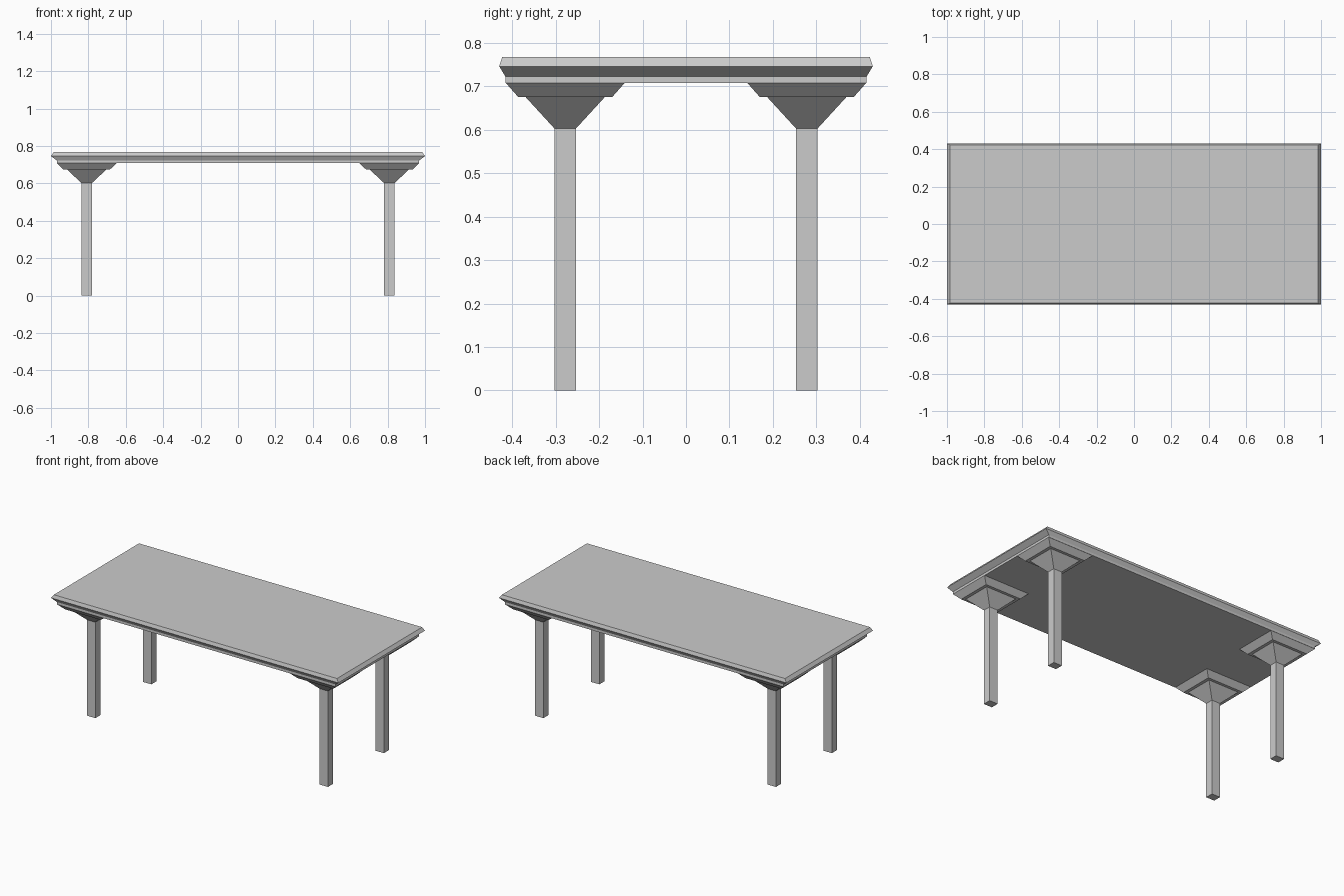
import bpy
import bmesh

cube = bpy.data.objects.get("Cube")
if cube:
    bpy.data.objects.remove(cube, do_unlink=True)

# One plain grey for the whole table
grey = bpy.data.materials.new("light grey")
grey.use_nodes = True
grey.diffuse_color = (0.6, 0.6, 0.6, 1)
grey.node_tree.nodes["Principled BSDF"].inputs["Base Color"].default_value = (0.6, 0.6, 0.6, 1)


def stacked_block(name, center, levels):
    """Loft rectangles given as (half x, half y, z), from bottom to top."""
    cx, cy = center
    bm = bmesh.new()
    rings = [[bm.verts.new((cx + sx * hx, cy + sy * hy, z))
              for sx, sy in ((-1, -1), (1, -1), (1, 1), (-1, 1))]
             for hx, hy, z in levels]
    for low, high in zip(rings, rings[1:]):
        for i in range(4):
            j = (i + 1) % 4
            bm.faces.new((low[i], low[j], high[j], high[i]))
    bm.faces.new(rings[0][::-1])
    bm.faces.new(rings[-1])
    bmesh.ops.recalc_face_normals(bm, faces=bm.faces)
    mesh = bpy.data.meshes.new(name)
    bm.to_mesh(mesh)
    bm.free()
    mesh.materials.append(grey)
    obj = bpy.data.objects.new(name, mesh)
    bpy.context.collection.objects.link(obj)
    return obj


# Table top: upright apron, flared underside, bevelled rim
stacked_block("table_top", (0, 0), [
    (0.969, 0.416, 0.708), (0.969, 0.416, 0.723),
    (1.0, 0.43, 0.746), (0.985, 0.423, 0.767)])

# Four square legs, each with a stepped, flared bracket
for side, sx in (("right", -1), ("left", 1)):
    for end, sy in (("front", -1), ("back", 1)):
        spot = (sx * 0.809, sy * 0.278)
        stacked_block(f"{end}_{side}_leg", spot, [
            (0.029, 0.025, 0), (0.029, 0.025, 0.603)])
        stacked_block(f"{end}_{side}_bracket", spot, [
            (0.029, 0.025, 0.603), (0.106, 0.091, 0.675),
            (0.125, 0.108, 0.675), (0.16, 0.137, 0.708)])
